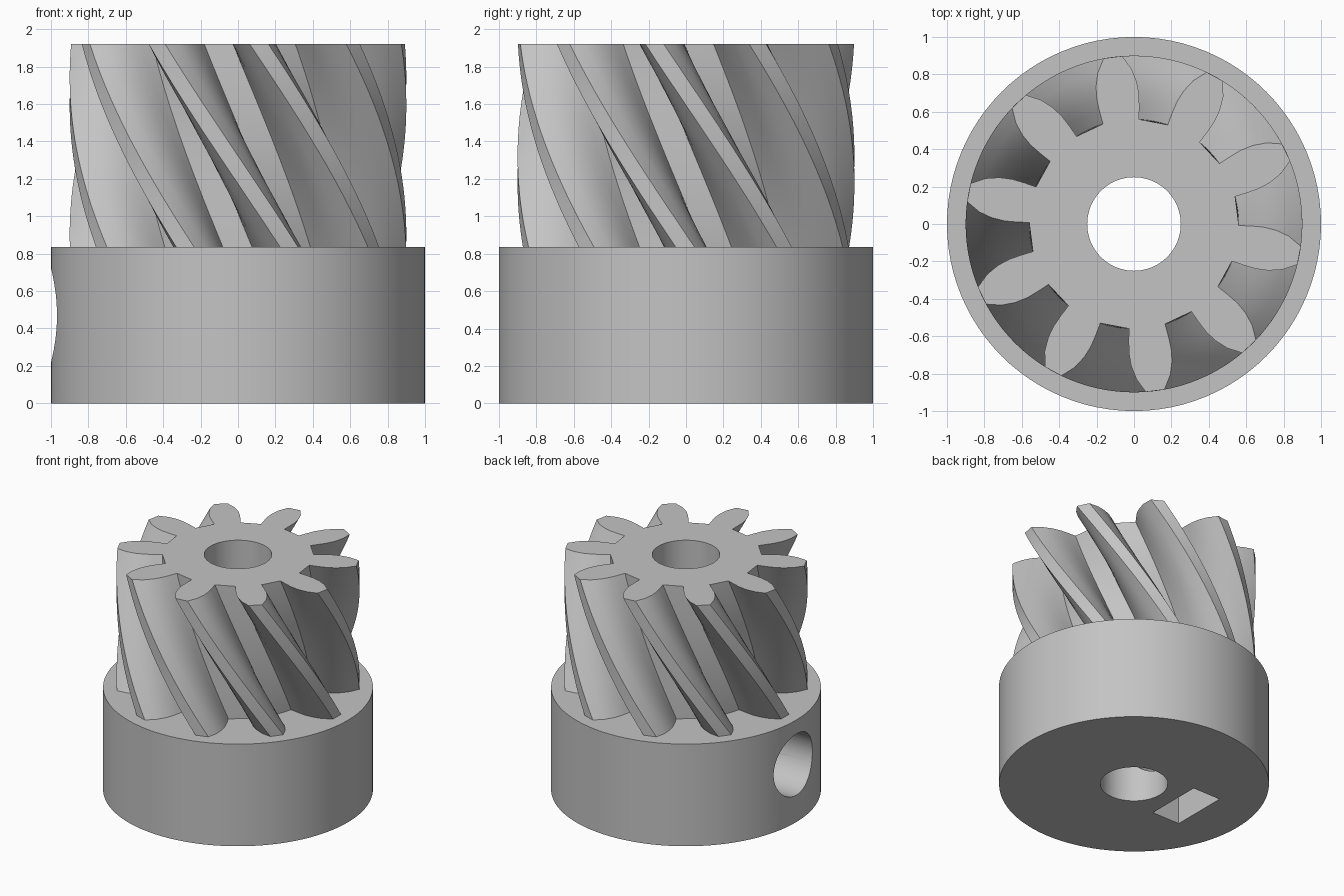
import bpy, bmesh
from math import cos, sin, radians

if "Cube" in bpy.data.objects:
    bpy.data.objects.remove(bpy.data.objects["Cube"], do_unlink=True)

TEETH = 10
HUB_TOP, GEAR_TOP = 0.835, 1.92
BORE_RADIUS = 0.25
TWIST = 46.5          # degrees turned between gear base and top
TOP_ANGLE = 97.2      # direction of one tooth on the top face
LAYERS = 28
# Half of one tooth, root to tip: radius and half angle in degrees
FLANK = [(0.56, 10), (0.63, 9.8), (0.695, 9.4), (0.76, 8.3), (0.83, 6.3), (0.9, 3.2)]

grey = bpy.data.materials.new("plain_grey")
grey.use_nodes = True
colour = (0.55, 0.55, 0.55, 1)
grey.diffuse_color = colour
grey.node_tree.nodes["Principled BSDF"].inputs["Base Color"].default_value = colour


def cylinder(name, radius, depth, location, rotation=(0, 0, 0), sides=96):
    bpy.ops.mesh.primitive_cylinder_add(vertices=sides, radius=radius, depth=depth,
                                        location=location, rotation=rotation)
    obj = bpy.context.object
    obj.name = name
    return obj


def cut(obj, cutter):
    cutter.hide_render = True
    mod = obj.modifiers.new("cut_" + cutter.name, "BOOLEAN")
    mod.operation = "DIFFERENCE"
    mod.solver = "EXACT"
    mod.object = cutter
    bpy.ops.object.select_all(action="DESELECT")
    obj.select_set(True)
    bpy.context.view_layer.objects.active = obj
    bpy.ops.object.modifier_apply(modifier=mod.name)


def finish(obj):
    obj.data.materials.clear()
    obj.data.materials.append(grey)
    bpy.ops.object.select_all(action="DESELECT")
    obj.select_set(True)
    bpy.context.view_layer.objects.active = obj
    bpy.ops.object.shade_smooth_by_angle(angle=radians(30))


# Helical gear: one toothed outline stacked and turned layer by layer
outline = []
for tooth in range(TEETH):
    centre = tooth * 360 / TEETH
    outline += [(r, centre - a) for r, a in FLANK]
    outline += [(r, centre + a) for r, a in reversed(FLANK)]

bm = bmesh.new()
rings = []
for layer in range(LAYERS + 1):
    t = layer / LAYERS
    turn = TOP_ANGLE + TWIST * (1 - t)
    z = HUB_TOP + (GEAR_TOP - HUB_TOP) * t
    rings.append([bm.verts.new((r * cos(radians(a + turn)), r * sin(radians(a + turn)), z))
                  for r, a in outline])
count = len(outline)
for low, high in zip(rings, rings[1:]):
    for i in range(count):
        j = (i + 1) % count
        bm.faces.new((low[i], low[j], high[j], high[i]))
bm.faces.new(list(reversed(rings[0])))
bm.faces.new(rings[-1])
mesh = bpy.data.meshes.new("helical_gear")
bm.to_mesh(mesh)
bm.free()
gear = bpy.data.objects.new("helical_gear", mesh)
bpy.context.collection.objects.link(gear)

# Hub collar
hub = cylinder("hub_collar", 1, HUB_TOP, (0, 0, HUB_TOP / 2))

# Cutters: shaft bore, radial screw hole, nut slot open at the bottom
bore = cylinder("bore_cutter", BORE_RADIUS, 3, (0, 0, 1))
screw = cylinder("screw_hole_cutter", 0.25, 1.1, (-0.65, 0, 0.47), (0, radians(90), 0), 64)
bpy.ops.mesh.primitive_cube_add(size=1, location=(-0.505, 0, 0.3))
slot = bpy.context.object
slot.name = "nut_slot_cutter"
slot.scale = (0.25, 0.47, 0.82)

cut(gear, bore)
for cutter in (bore, screw, slot):
    cut(hub, cutter)
for cutter in (bore, screw, slot):
    bpy.data.objects.remove(cutter, do_unlink=True)

for part in (gear, hub):
    finish(part)
